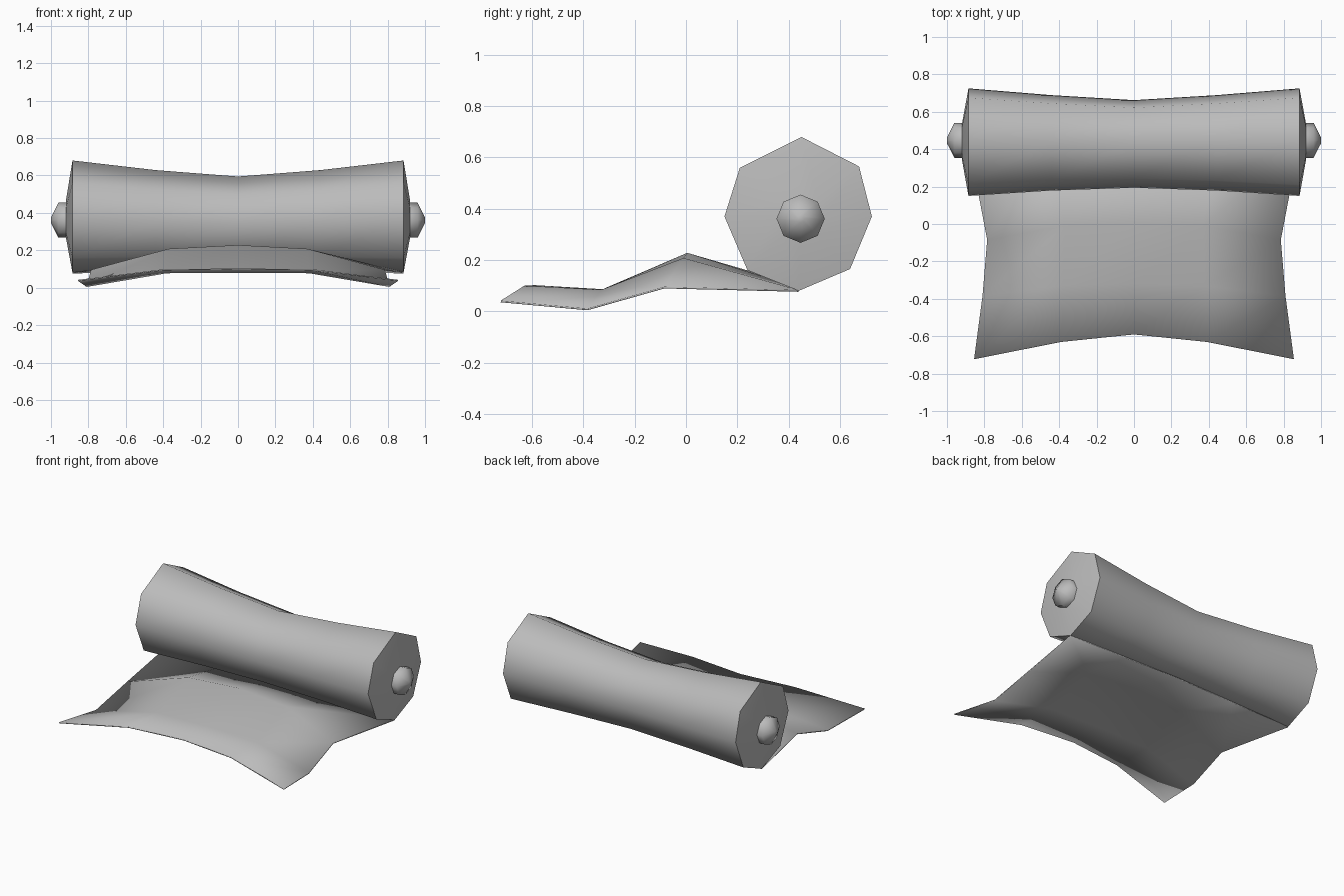
import bpy, math

if "Cube" in bpy.data.objects:
    bpy.data.objects.remove(bpy.data.objects["Cube"])

paper = bpy.data.materials.new("paper grey")
paper.diffuse_color = (0.5, 0.5, 0.5, 1)
paper.use_nodes = True
paper.node_tree.nodes["Principled BSDF"].inputs["Base Color"].default_value = paper.diffuse_color


def make(name, verts, faces, angle):
    me = bpy.data.meshes.new(name)
    me.from_pydata(verts, [], faces)
    me.materials.append(paper)
    ob = bpy.data.objects.new(name, me)
    bpy.context.collection.objects.link(ob)
    for o in bpy.context.selected_objects:
        o.select_set(False)
    ob.select_set(True)
    bpy.context.view_layer.objects.active = ob
    bpy.ops.object.mode_set(mode='EDIT')
    bpy.ops.mesh.select_all(action='SELECT')
    bpy.ops.mesh.normals_make_consistent(inside=False)
    bpy.ops.object.mode_set(mode='OBJECT')
    bpy.ops.object.shade_smooth_by_angle(angle=math.radians(angle))
    return ob


def loft(name, rings, angle):
    """Skin equal-length closed rings along x and cap both ends."""
    n = len(rings[0])
    verts = [p for r in rings for p in r]
    faces = [(k*n + i, k*n + (i+1) % n, (k+1)*n + (i+1) % n, (k+1)*n + i)
             for k in range(len(rings) - 1) for i in range(n)]
    faces += [tuple(range(n)), tuple(range(len(verts) - n, len(verts)))]
    return make(name, verts, faces, angle)


# Rolled part: uneven octagon, pinched at the middle, shallow bulging end caps
section = [(.45, .68), (.675, .565), (.725, .37), (.64, .165),
           (.44, .08), (.24, .16), (.15, .37), (.21, .56)]


def ring(x, s, cy, cz):
    return [(x, cy + (y - .44)*s, cz + (z - .375)*s) for y, z in section]


half = [(.44, .887, .436, .358), (.885, 1, .44, .375), (.92, .33, .44, .365)]
stations = [(-x, s, cy, cz) for x, s, cy, cz in reversed(half)]
stations += [(0, .815, .43, .346)] + half
loft("paper_roll", [ring(*s) for s in stations], 60)

# Rounded octagonal rod ends
for side, label in ((-1, "left"), (1, "right")):
    rings = [[(side*x, .447 + r*math.cos(i*math.pi/4), .361 + r*math.sin(i*math.pi/4))
              for i in range(8)] for x, r in ((.90, .094), (.96, .094), (1.0, .015))]
    loft("rod_end_" + label, rings, 75)

# Unrolled sheet: rows front to back, each given as centre, middle, edge
rows = [[(0, -.59, .102), (.39, -.63, .1), (.855, -.722, .042)],
        [(0, -.32, .086), (.38, -.33, .084), (.81, -.385, .011)],
        [(0, .005, .228), (.37, -.01, .208), (.785, -.085, .096)],
        [(0, .44, .101), (.44, .44, .092), (.885, .44, .083)]]
verts = []
for r in rows:
    verts += [(-x, y, z) for x, y, z in r[:0:-1]] + r
faces = [(j*5 + i, j*5 + i + 1, j*5 + i + 6, j*5 + i + 5)
         for j in range(3) for i in range(4)]
sheet = make("loose_sheet", verts, faces, 60)
thick = sheet.modifiers.new("thickness", 'SOLIDIFY')
thick.thickness = .007
thick.offset = -1
